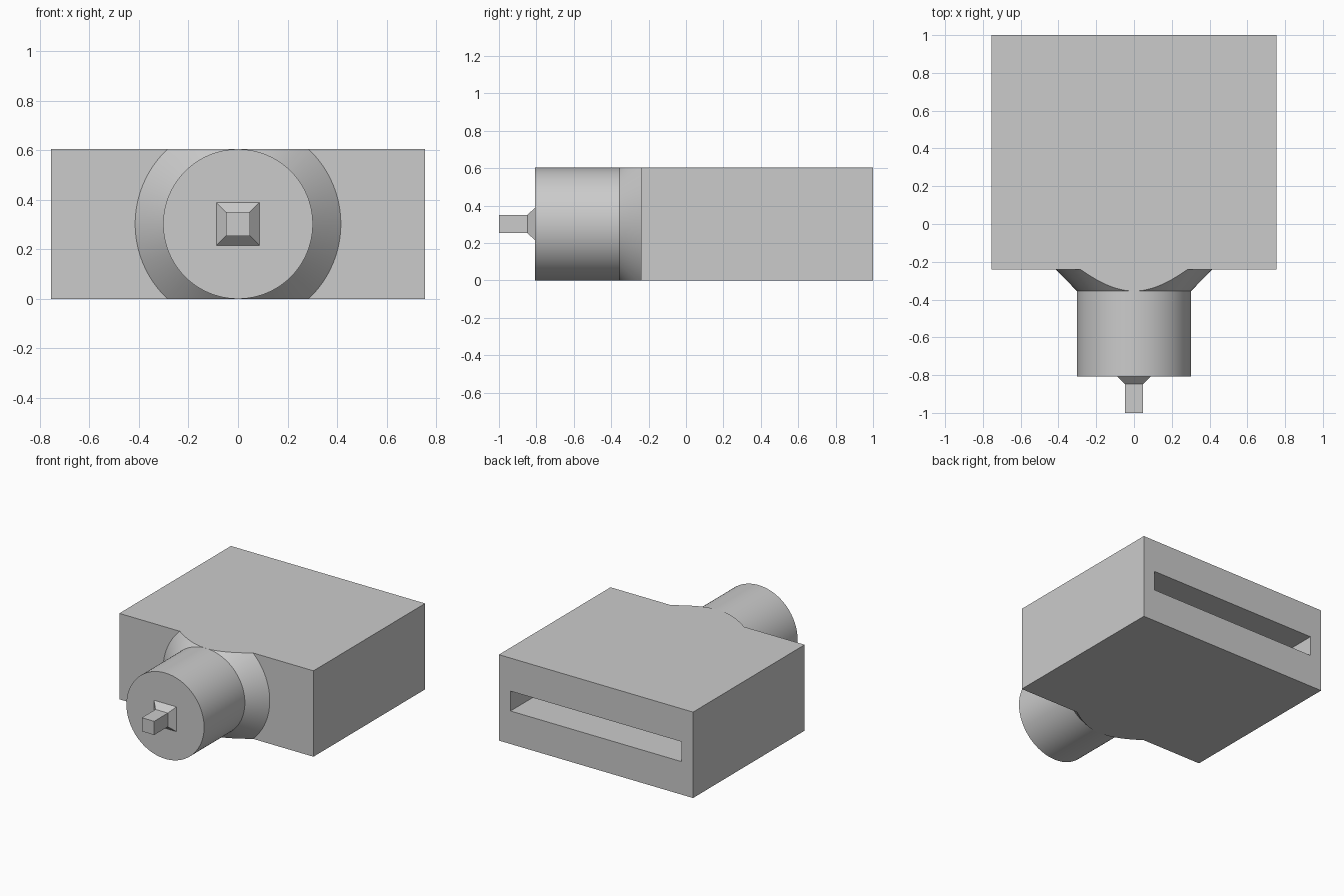
import bpy, bmesh
from math import radians
from mathutils import Matrix

cube = bpy.data.objects.get("Cube")
if cube:
    bpy.data.objects.remove(cube, do_unlink=True)

MID = 0.302          # centre height and barrel radius
TOP = 2 * MID
FACE_Y = -0.24       # front of the housing
NECK_Y = -0.355      # flare meets barrel
TIP_Y = -0.808       # front of the barrel

grey = bpy.data.materials.new("plain grey")
grey.use_nodes = True
grey.diffuse_color = (0.6, 0.6, 0.6, 1)
grey.node_tree.nodes["Principled BSDF"].inputs["Base Color"].default_value = (0.6, 0.6, 0.6, 1)


def finish(name, bm, smooth=False):
    bmesh.ops.recalc_face_normals(bm, faces=bm.faces)
    mesh = bpy.data.meshes.new(name)
    bm.to_mesh(mesh)
    bm.free()
    mesh.materials.append(grey)
    obj = bpy.data.objects.new(name, mesh)
    bpy.context.collection.objects.link(obj)
    if smooth:
        bpy.ops.object.select_all(action='DESELECT')
        obj.select_set(True)
        bpy.context.view_layer.objects.active = obj
        bpy.ops.object.shade_smooth_by_angle(angle=radians(30))
    return obj


def rect_loft(name, sections):
    """Join rectangles (y, half width, half height) along y and cap the ends."""
    bm = bmesh.new()
    rings = [[bm.verts.new((sx * w, y, MID + sz * h))
              for sx, sz in ((-1, -1), (1, -1), (1, 1), (-1, 1))]
             for y, w, h in sections]
    for a, b in zip(rings, rings[1:]):
        for i in range(4):
            j = (i + 1) % 4
            bm.faces.new((a[i], a[j], b[j], b[i]))
    bm.faces.new(rings[0])
    bm.faces.new(rings[-1])
    return finish(name, bm)


def round_part(y_front, r_front, y_back, r_back):
    """Capped cone or cylinder lying along y."""
    bm = bmesh.new()
    place = Matrix.Translation((0, (y_front + y_back) / 2, MID)) @ Matrix.Rotation(radians(90), 4, 'X')
    bmesh.ops.create_cone(bm, cap_ends=True, segments=96, radius1=r_back,
                          radius2=r_front, depth=y_back - y_front, matrix=place)
    return bm


# Housing with a long slot sunk into the back
rect_loft("housing", [(FACE_Y, 0.755, MID), (1, 0.755, MID),
                      (1, 0.665, 0.07), (0, 0.665, 0.07)])

# Square peg with a flared foot
rect_loft("peg", [(TIP_Y, 0.087, 0.087), (-0.848, 0.048, 0.048), (-1, 0.048, 0.048)])

# Round barrel
finish("barrel", round_part(TIP_Y, MID, NECK_Y, MID), smooth=True)

# Conical flare, trimmed level with the housing top and bottom
flare = round_part(NECK_Y, MID, FACE_Y, 0.415)
for z, side in ((TOP, 1), (0, -1)):
    bmesh.ops.bisect_plane(flare, geom=flare.verts[:] + flare.edges[:] + flare.faces[:],
                           dist=1e-4, plane_co=(0, 0, z), plane_no=(0, 0, side), clear_outer=True)
    bmesh.ops.holes_fill(flare, edges=[e for e in flare.edges if e.is_boundary], sides=0)
finish("flare", flare, smooth=True)
